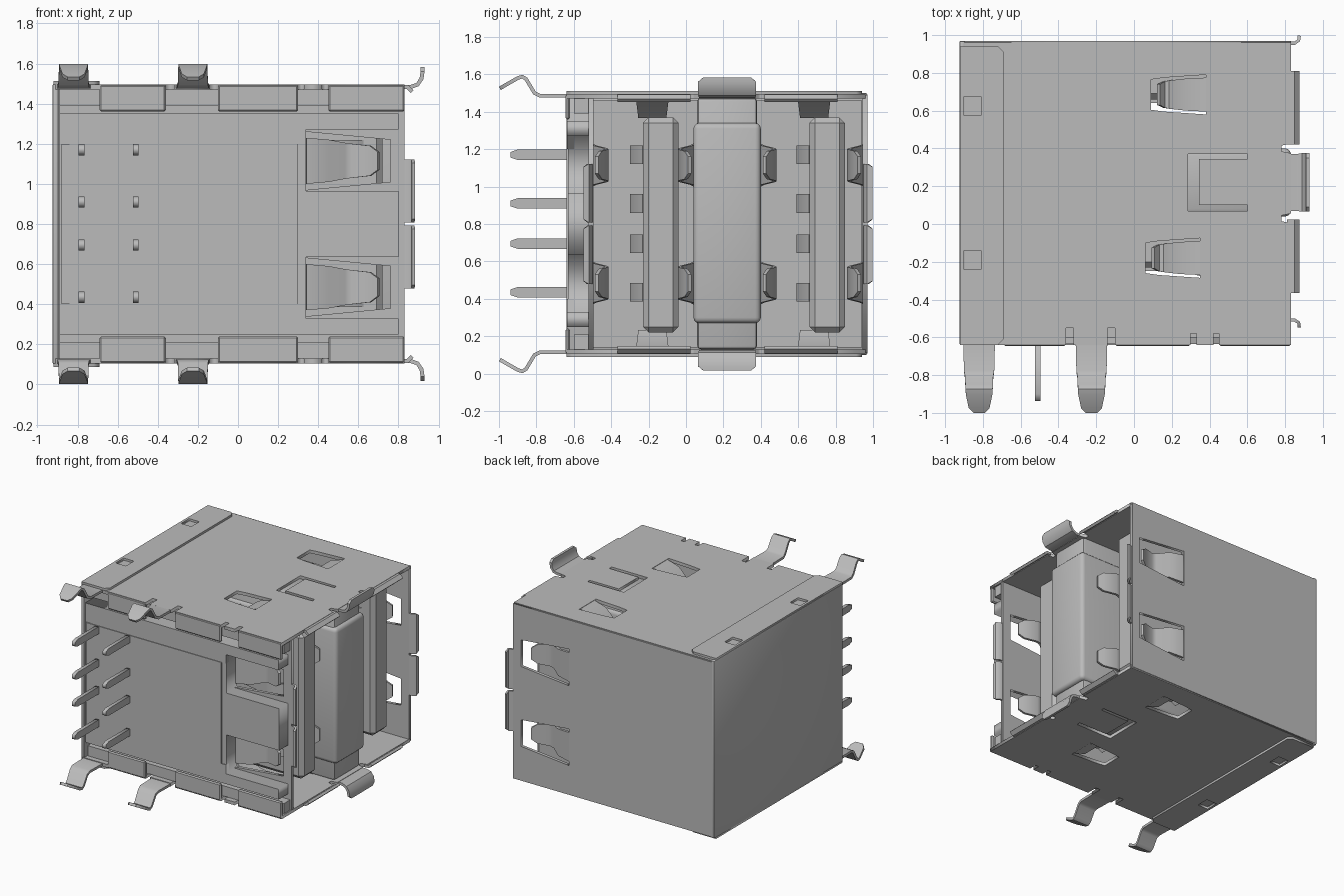
import bpy, bmesh, math
from mathutils import Vector

if "Cube" in bpy.data.objects:
    bpy.data.objects.remove(bpy.data.objects["Cube"])

METAL = bpy.data.materials.new("grey")
METAL.diffuse_color = (0.5, 0.5, 0.5, 1)
METAL.use_nodes = True
METAL.node_tree.nodes["Principled BSDF"].inputs["Base Color"].default_value = METAL.diffuse_color
MID = 0.8  # height of the symmetry plane


def finish(name, bm, smooth=False):
    bmesh.ops.remove_doubles(bm, verts=bm.verts, dist=1e-5)
    bmesh.ops.recalc_face_normals(bm, faces=bm.faces)
    me = bpy.data.meshes.new(name)
    bm.to_mesh(me)
    bm.free()
    me.materials.append(METAL)
    ob = bpy.data.objects.new(name, me)
    bpy.context.collection.objects.link(ob)
    if smooth:
        bpy.ops.object.select_all(action='DESELECT')
        ob.select_set(True)
        bpy.context.view_layer.objects.active = ob
        bpy.ops.object.shade_smooth_by_angle(angle=math.radians(35))
    return ob


def box(name, x, y, z, bevel=0, segs=1):
    bm = bmesh.new()
    bmesh.ops.create_cube(bm, size=1)
    for v in bm.verts:
        v.co = [(r[0] + r[1]) / 2 + c * (r[1] - r[0]) for c, r in zip(v.co, (x, y, z))]
    if bevel:
        bmesh.ops.bevel(bm, geom=bm.edges[:], offset=bevel, segments=segs, affect='EDGES', profile=0.5)
    return finish(name, bm, segs > 1)


def plate(name, axis, lo, hi, loops):
    """Flat sheet normal to an axis; the first loop is the outline, the rest are holes."""
    cu = bpy.data.curves.new(name, 'CURVE')
    cu.dimensions, cu.fill_mode, cu.extrude = '2D', 'BOTH', (hi - lo) / 2
    for loop in loops:
        sp = cu.splines.new('POLY')
        sp.points.add(len(loop) - 1)
        for p, (u, v) in zip(sp.points, loop):
            p.co = (u, v, 0, 1)
        sp.use_cyclic_u = True
    tmp = bpy.data.objects.new(name + "_outline", cu)
    bpy.context.collection.objects.link(tmp)
    bpy.context.view_layer.update()
    bm = bmesh.new()
    bm.from_mesh(tmp.evaluated_get(bpy.context.evaluated_depsgraph_get()).to_mesh())
    bpy.data.objects.remove(tmp)
    for v in bm.verts:
        u, w, t = v.co
        t += (lo + hi) / 2
        v.co = {'x': (t, u, w), 'y': (u, t, w), 'z': (u, w, t)}[axis]
    return finish(name, bm)


def ribbon(name, path, across, widths, thick=0.02):
    """Bent strip along a 3D path with a half width at each point."""
    bm = bmesh.new()
    a, pts = Vector(across), [Vector(p) for p in path]
    rows = []
    for i, p in enumerate(pts):
        d0 = (pts[i] - pts[i - 1]).normalized() if i else (pts[1] - pts[0]).normalized()
        d1 = (pts[i + 1] - pts[i]).normalized() if i < len(pts) - 1 else d0
        n = (d0 + d1).normalized().cross(a) * thick / 2
        w = widths[i]
        rows.append([bm.verts.new(q) for q in (p - a * w - n, p + a * w - n, p + a * w + n, p - a * w + n)])
    for r, s in zip(rows, rows[1:]):
        for k in range(4):
            bm.faces.new((r[k], r[(k + 1) % 4], s[(k + 1) % 4], s[k]))
    bm.faces.new(rows[0])
    bm.faces.new(rows[-1])
    return finish(name, bm, True)


def rect(x0, x1, y0, y1):
    return [(x0, y0), (x1, y0), (x1, y1), (x0, y1)]


SIDE_WIN = [[(0.34, c - 0.145), (0.76, c - 0.105), (0.76, c + 0.105), (0.34, c + 0.145)] for c in (0.485, 1.115)]
TOP_WIN = [[(0.08 + dx, c - 0.08), (0.15 + dx, c - 0.09), (0.37 + dx, c - 0.105),
            (0.37 + dx, c + 0.105), (0.15 + dx, c + 0.09), (0.08 + dx, c + 0.08)] for dx, c in ((0.01, 0.685), (-0.02, -0.18))]
LATCH = [(0.285, 0.07), (0.6, 0.07), (0.6, 0.1), (0.345, 0.1), (0.345, 0.345), (0.6, 0.345), (0.6, 0.37), (0.285, 0.37)]
LIP_WIN = [rect(-0.9, -0.81, c - 0.05, c + 0.05) for c in (0.625, -0.19)]

# Top sheet outline with notches on the front and opening edges
deck = [(-0.91, -0.64)]
for x0, x1, d in ((-0.36, -0.32, -0.55), (-0.14, -0.1, -0.55), (0.3, 0.33, -0.58), (0.42, 0.45, -0.58)):
    deck += [(x0, -0.64), (x0, d), (x1, d), (x1, -0.64)]
deck += [(0.83, -0.64)]
for c in (0.03, 0.4):
    deck += [(0.83, c - 0.025), (0.78, c - 0.015), (0.78, c + 0.015), (0.83, c + 0.025)]
deck += [(0.83, 0.96), (-0.91, 0.96)]

for side, s in (("top", 1), ("bottom", -1)):
    def z(v):
        return MID + s * (v - MID)

    def span(a, b):
        return tuple(sorted((z(a), z(b))))
    plate(f"{side}_sheet", 'z', *span(1.47, 1.495), [deck] + TOP_WIN + [LATCH])
    plate(f"{side}_left_lip", 'z', *span(1.495, 1.512),
          [[(-0.92, -0.64), (-0.72, -0.64), (-0.69, -0.61), (-0.69, 0.91), (-0.72, 0.94), (-0.92, 0.94)]] + LIP_WIN)
    # Spring tongues pressed into the top and bottom windows
    for dx, c in ((0.01, 0.685), (-0.02, -0.18)):
        ribbon(f"{side}_spring", [(x + dx, c, z(h)) for x, h in
               ((0.375, 1.483), (0.27, 1.455), (0.18, 1.375), (0.15, 1.375), (0.12, 1.41))],
               (0, 1, 0), (0.09, 0.085, 0.075, 0.07, 0.055))
    # Board legs
    for cx in (-0.82, -0.225):
        ribbon(f"{side}_leg", [(cx, y, z(h)) for y, h in
               ((-0.58, 1.485), (-0.78, 1.485), (-0.81, 1.5), (-0.855, 1.575), (-0.875, 1.588), (-0.9, 1.58), (-0.97, 1.54), (-0.995, 1.525))],
               (1, 0, 0), (0.085, 0.08, 0.075, 0.073, 0.072, 0.07, 0.055, 0.03))
    # Folded tabs along the front edge
    for x0, x1 in ((-0.69, -0.36), (-0.1, 0.3), (0.45, 0.83)):
        box(f"{side}_front_tab", (x0, x1), (-0.645, -0.62), span(1.36, 1.493), 0.008)
    box(f"{side}_front_rail", (-0.89, 0.82), (-0.6, -0.5), span(1.39, 1.47))
    # Flared lips round the opening
    for c in (-0.17, 0.615):
        ribbon(f"{side}_flare", [(0.81, c, z(1.483)), (0.845, c, z(1.483)), (0.868, c, z(1.46))], (0, 1, 0), (0.195,) * 3)
    ribbon(f"{side}_centre_hook", [(x, 0.22, z(h)) for x, h in
           ((0.76, 1.483), (0.86, 1.483), (0.895, 1.495), (0.915, 1.525), (0.92, 1.56), (0.92, 1.582))],
           (0, 1, 0), (0.15, 0.15, 0.155, 0.155, 0.155, 0.13))
    for name, y, d in (("front", -0.508, -1), ("back", 0.957, 1)):
        ribbon(f"{name}_{side}_side_hook", [(0.81, y, z(0.965)), (0.85, y, z(0.965)),
               (0.872, y + d * 0.015, z(0.965)), (0.875, y + d * 0.04, z(0.965))],
               (0, 0, 1), (0.157, 0.157, 0.157, 0.14), 0.017)
    # Chamfered moulding strips above and below the front panel
    plate(f"{side}_moulding", 'y', -0.635, -0.6, [[(-0.88, z(1.35)), (0.8, z(1.35)), (0.8, z(1.27)),
          (0.34, z(1.27)), (0.34, z(1.2)), (-0.84, z(1.2)), (-0.88, z(1.24))]])

# Back, left and front shell walls
outer = rect(-0.91, 0.83, 0.11, 1.49)
plate("back_wall", 'y', 0.945, 0.97, [outer] + SIDE_WIN)
box("left_wall", (-0.925, -0.895), (-0.64, 0.97), (0.1, 1.5), 0.01, 2)
plate("front_inner_wall", 'y', -0.52, -0.495, [rect(-0.3, 0.83, 0.11, 1.49)] + SIDE_WIN)

# Plastic cover with two open notches, and its flat panel
plate("front_cover", 'y', -0.63, -0.52, [[(-0.89, 0.25), (0.8, 0.25), (0.8, 0.33), (0.34, 0.33), (0.34, 0.635),
      (0.8, 0.635), (0.8, 0.965), (0.34, 0.965), (0.34, 1.27), (0.8, 1.27), (0.8, 1.35), (-0.89, 1.35)]])
box("front_panel", (-0.88, 0.3), (-0.64, -0.6), (0.4, 1.2))
box("rear_core", (-0.89, -0.3), (-0.52, 0.94), (0.14, 1.46))

# Spring tongues on the outer walls and on the divider
for c in (0.485, 1.115):
    for name, y, d in (("front", -0.508, 1), ("back", 0.957, -1), ("divider_front", 0.05, -1), ("divider_back", 0.39, 1)):
        ribbon(f"{name}_spring", [(x, y + d * h, c) for x, h in
               ((0.34, 0), (0.45, 0.02), (0.53, 0.08), (0.57, 0.085), (0.66, 0.05), (0.7, 0.03))],
               (0, 0, 1), (0.115, 0.105, 0.09, 0.085, 0.075, 0.045))

# Centre divider with rounded front and narrower ends
box("divider", (-0.3, 0.83), (0.04, 0.4), (0.27, 1.34), 0.03, 3)
box("divider_ends", (-0.3, 0.8), (0.06, 0.38), (0.13, 1.475), 0.02, 2)

# Contact tongues with blades, and solder pins
HEIGHTS = (0.435, 0.695, 0.91, 1.17)
for y0 in (-0.23, 0.66):
    box("contact_tongue", (-0.32, 0.72), (y0, y0 + 0.19), (0.22, 1.37), 0.03)
    for h in HEIGHTS:
        ribbon("contact_blade", [(-0.3, y0 - 0.01, h), (0.25, y0 - 0.01, h), (0.45, y0 - 0.06, h),
               (0.52, y0 - 0.06, h), (0.62, y0 + 0.005, h)], (0, 0, 1), (0.05,) * 5)
for x in (-0.78, -0.51):
    for h in HEIGHTS:
        plate("solder_pin", 'x', x - 0.014, x + 0.014, [[(-0.55, h - 0.028), (-0.9, h - 0.028), (-0.938, h - 0.015),
              (-0.938, h + 0.015), (-0.9, h + 0.028), (-0.55, h + 0.028)]])
